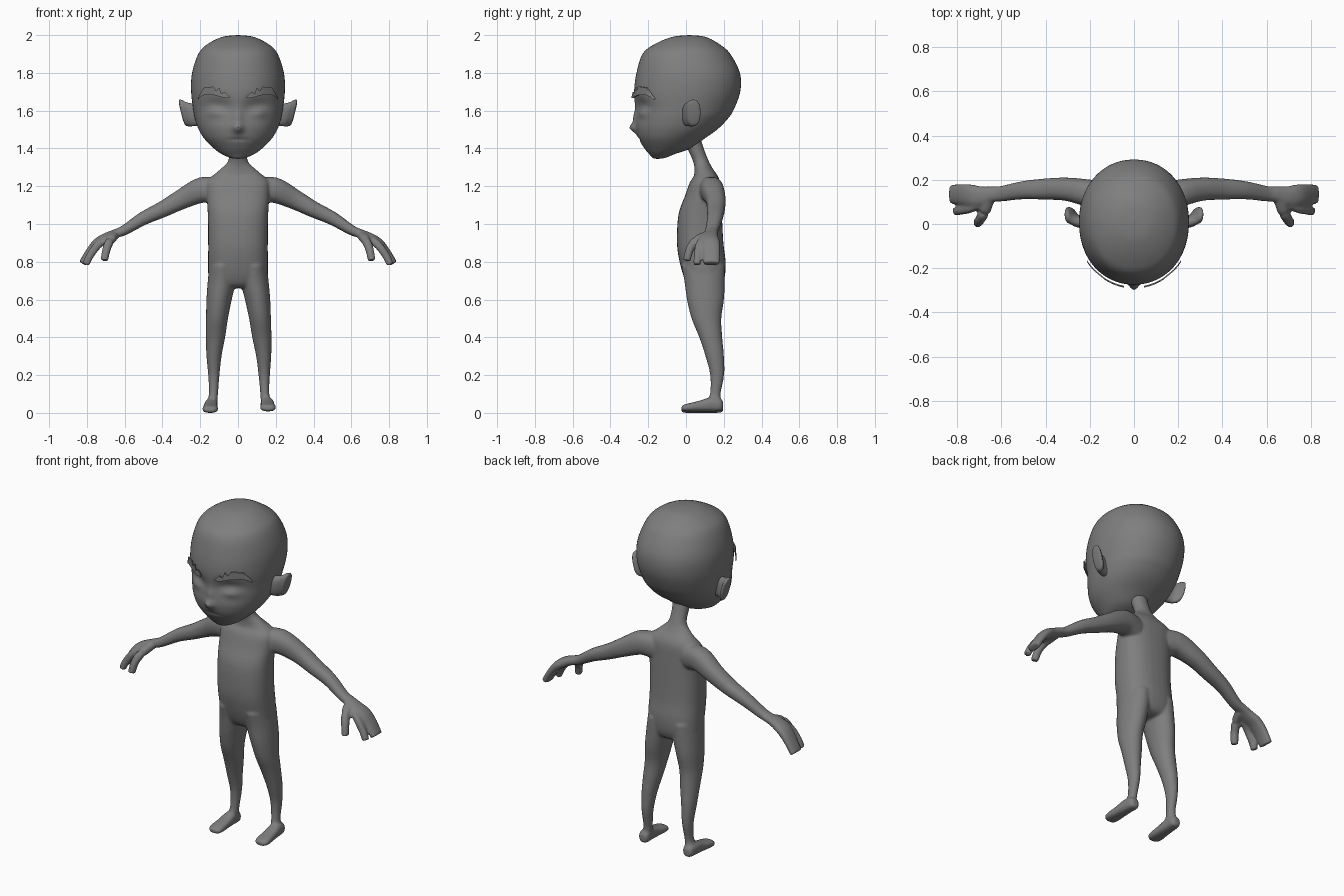
import bpy, bmesh, math
from mathutils import Vector

if "Cube" in bpy.data.objects:
    bpy.data.objects.remove(bpy.data.objects["Cube"])

skin = bpy.data.materials.new("grey_skin")
skin.diffuse_color = (0.21, 0.21, 0.21, 1)
skin.use_nodes = True
skin.node_tree.nodes["Principled BSDF"].inputs["Base Color"].default_value = skin.diffuse_color


def smooth_rows(rows, steps):
    """Catmull-Rom interpolation of rows of numbers."""
    out = []
    for i in range(len(rows) - 1):
        p0, p1 = rows[max(i - 1, 0)], rows[i]
        p2, p3 = rows[i + 1], rows[min(i + 2, len(rows) - 1)]
        for k in range(steps):
            t = k / steps
            out.append([b + 0.5 * t * (c - a + t * (2*a - 5*b + 4*c - d + t * (3*(b - c) + d - a)))
                        for a, b, c, d in zip(p0, p1, p2, p3)])
    out.append(list(rows[-1]))
    return out


def loft(bm, rings, seg, power=2.0):
    """Closed skin over rings of (centre, u half-axis, v half-axis)."""
    loops = []
    for c, u, v in rings:
        loop = []
        for k in range(seg):
            a = 2 * math.pi * k / seg
            ca, sa = math.cos(a), math.sin(a)
            fu = math.copysign(abs(ca) ** (2 / power), ca)
            fv = math.copysign(abs(sa) ** (2 / power), sa)
            loop.append(bm.verts.new(c + u * fu + v * fv))
        loops.append(loop)
    faces = [bm.faces.new(loops[0]), bm.faces.new(loops[-1])]
    for a, b in zip(loops, loops[1:]):
        for k in range(seg):
            n = (k + 1) % seg
            faces.append(bm.faces.new((a[k], a[n], b[n], b[k])))
    bmesh.ops.recalc_face_normals(bm, faces=faces)


def stack(bm, rows, seg=32, power=2.0, steps=4):
    """Loft of level rings: (z, x, half x, y, half y)."""
    loft(bm, [(Vector((x, y, z)), Vector((hx, 0, 0)), Vector((0, hy, 0)))
              for z, x, hx, y, hy in smooth_rows(rows, steps)], seg, power)


def limb(bm, rows, seg=24, power=2.0, steps=4):
    """Loft along a path: (x, y, z, half width, half thickness)."""
    pts = smooth_rows(rows, steps)
    pos = [Vector(p[:3]) for p in pts]
    rings = []
    for i, p in enumerate(pts):
        t = (pos[min(i + 1, len(pts) - 1)] - pos[max(i - 1, 0)]).normalized()
        ref = Vector((0, 1, 0)) if abs(t.y) < 0.75 else Vector((1, 0, 0))
        u = (ref - t * ref.dot(t)).normalized()
        rings.append((pos[i], u * p[3], t.cross(u) * p[4]))
    loft(bm, rings, seg, power)


def finish(bm, name, remesh=False):
    me = bpy.data.meshes.new(name)
    bm.to_mesh(me)
    bm.free()
    ob = bpy.data.objects.new(name, me)
    bpy.context.collection.objects.link(ob)
    me.materials.append(skin)
    bpy.context.view_layer.objects.active = ob
    ob.select_set(True)
    if remesh:
        m = ob.modifiers.new("blend", 'REMESH')
        m.mode, m.voxel_size = 'VOXEL', 0.007
        s = ob.modifiers.new("soften", 'SMOOTH')
        s.factor, s.iterations = 0.5, 6
        for mod in ("blend", "soften"):
            bpy.ops.object.modifier_apply(modifier=mod)
    for p in ob.data.polygons:
        p.use_smooth = True
    bpy.ops.object.shade_smooth_by_angle(angle=math.radians(50))
    ob.select_set(False)
    return ob


# Body: torso, neck, arms, hands, legs and feet blended into one skin
bm = bmesh.new()
stack(bm, [(1.30, 0, .07, .09, .045), (1.26, 0, .13, .105, .06), (1.22, 0, .165, .10, .08),
           (1.15, 0, .166, .09, .095), (1.05, 0, .16, .075, .115), (.90, 0, .158, .075, .123),
           (.80, 0, .158, .088, .122), (.72, 0, .156, .097, .108), (.675, 0, .13, .10, .085),
           (.66, 0, .08, .10, .05)], power=2.4)
stack(bm, [(1.46, 0, .055, .03, .045), (1.39, 0, .048, .055, .043), (1.33, 0, .054, .08, .042),
           (1.285, 0, .10, .095, .05), (1.24, 0, .15, .10, .06)])

for s in (-1, 1):
    dx, dz = (0.012, 0.008) if s > 0 else (0, 0)
    # arm running into the flat main fingers
    arm = [(.10, .125, 1.17, .055, .07), (.19, .137, 1.18, .062, .068), (.30, .157, 1.13, .053, .053),
           (.40, .158, 1.077, .048, .043), (.50, .153, 1.03, .041, .036), (.60, .137, .968, .035, .027),
           (.65, .134, .948, .036, .024), (.70, .125, .925, .047, .027), (.745, .13, .898, .050, .026),
           (.785, .134, .852, .047, .022), (.823, .134, .79, .044, .021)]
    finger = [(.70, .09, .92, .02, .02), (.745, .07, .885, .021, .021), (.785, .062, .83, .02, .02),
              (.805, .058, .785, .019, .019)]
    thumb = [(.655, .115, .94, .025, .025), (.675, .06, .915, .026, .024), (.695, .022, .87, .022, .022),
             (.708, .004, .806, .02, .02)]
    for rows, power in ((arm, 2.3), (finger, 2.6), (thumb, 2.4)):
        limb(bm, [(s * r[0],) + r[1:] for r in rows], power=power)
    # leg
    leg = [(.78, .08, .072, .09, .115), (.70, .085, .075, .098, .107), (.60, .100, .067, .103, .098),
           (.50, .111, .058, .108, .079), (.40, .119, .051, .131, .061), (.30, .127, .040, .152, .049),
           (.20, .128, .030, .165, .037), (.10, .130, .024, .155, .028), (.05, .140, .031, .148, .040),
           (.02, .143, .03, .145, .04)]
    stack(bm, [(z, s * (x + dx * min(1, 1.2 - z * 1.5)), hx, y, hy) for z, x, hx, y, hy in leg])
    # foot, from heel to toe: (y, x, half x, z, half z)
    foot = [(.197, .14, .016, .03, .02), (.182, .14, .031, .034, .033), (.13, .143, .035, .037, .037),
            (.07, .145, .038, .028, .028), (.02, .147, .042, .022, .022), (-.012, .147, .037, .018, .017),
            (-.024, .147, .02, .016, .01)]
    loft(bm, [(Vector((s * (x + dx), y, z + dz)), Vector((hx, 0, 0)), Vector((0, 0, hz)))
              for y, x, hx, z, hz in smooth_rows(foot, 4)], 24, 2.6)
finish(bm, "body", remesh=True)

# Head: (z, half width, front y, back y)
head = [(2.0, .003, .015, .021), (1.99, .085, -.075, .105), (1.95, .165, -.17, .18),
        (1.90, .21, -.23, .235), (1.80, .243, -.262, .285), (1.70, .248, -.275, .287),
        (1.60, .236, -.272, .25), (1.55, .226, -.268, .215), (1.50, .208, -.264, .165),
        (1.45, .177, -.25, .095), (1.40, .128, -.22, .025), (1.37, .086, -.195, -.06),
        (1.35, .04, -.177, -.11), (1.345, .004, -.155, -.145)]
bm = bmesh.new()
stack(bm, [(z, 0, hx, (f + b) / 2, (b - f) / 2) for z, hx, f, b in head], seg=128, power=2.1, steps=8)


def bump(x, z, cx, cz, wx, wz):
    return math.exp(-((x - cx) / wx) ** 2 - ((z - cz) / wz) ** 2)


# Face: eye sockets, closed lids, nose and mouth crease
for v in bm.verts:
    if v.co.y < -0.05:
        x, z = abs(v.co.x), v.co.z
        v.co.y += (0.036 * bump(x, z, .105, 1.61, .075, .05)
                   - 0.026 * bump(x, z, .115, 1.592, .05, .03)
                   - 0.031 * bump(x, z, 0, 1.508, .026, .026)
                   - 0.012 * bump(x, z, 0, 1.56, .022, .04)
                   + 0.005 * bump(x, z, 0, 1.447, .05, .008))
finish(bm, "head")

# Ears, flaring out and back: (x, y, z, half y, half z)
ear = [(.17, .0, 1.575, .03, .055), (.25, .012, 1.58, .028, .062), (.28, .033, 1.587, .036, .07),
       (.297, .042, 1.59, .034, .064), (.302, .044, 1.59, .015, .03)]
for s, side in ((-1, "left"), (1, "right")):
    bm = bmesh.new()
    loft(bm, [(Vector((s * x, y, z)), Vector((0, hy, 0)), Vector((s * .25 * hz, 0, hz)))
              for x, y, z, hy, hz in smooth_rows(ear, 5)], 28, 2.4)
    finish(bm, side + "_ear")

# Eyebrows: notched thin plates wrapped round the forehead (x, bottom z, top z)
brow = [(.045, 1.668, 1.675), (.07, 1.668, 1.70), (.088, 1.672, 1.69), (.10, 1.675, 1.722),
        (.115, 1.68, 1.705), (.13, 1.683, 1.728), (.18, 1.683, 1.722), (.20, 1.672, 1.69),
        (.212, 1.658, 1.666)]
for s, side in ((-1, "left"), (1, "right")):
    bm = bmesh.new()
    grid = [[[bm.verts.new((s * x, -.288 * math.sqrt(1 - (x / .262) ** 2) + d, z)) for z in (lo, hi)]
             for x, lo, hi in brow] for d in (-.004, .004)]
    front, back = grid
    for i in range(len(brow) - 1):
        for g in grid:
            bm.faces.new((g[i][0], g[i + 1][0], g[i + 1][1], g[i][1]))
        for e in (0, 1):
            bm.faces.new((front[i][e], front[i + 1][e], back[i + 1][e], back[i][e]))
    for i in (0, -1):
        bm.faces.new((front[i][0], front[i][1], back[i][1], back[i][0]))
    bmesh.ops.recalc_face_normals(bm, faces=bm.faces)
    finish(bm, side + "_eyebrow")
